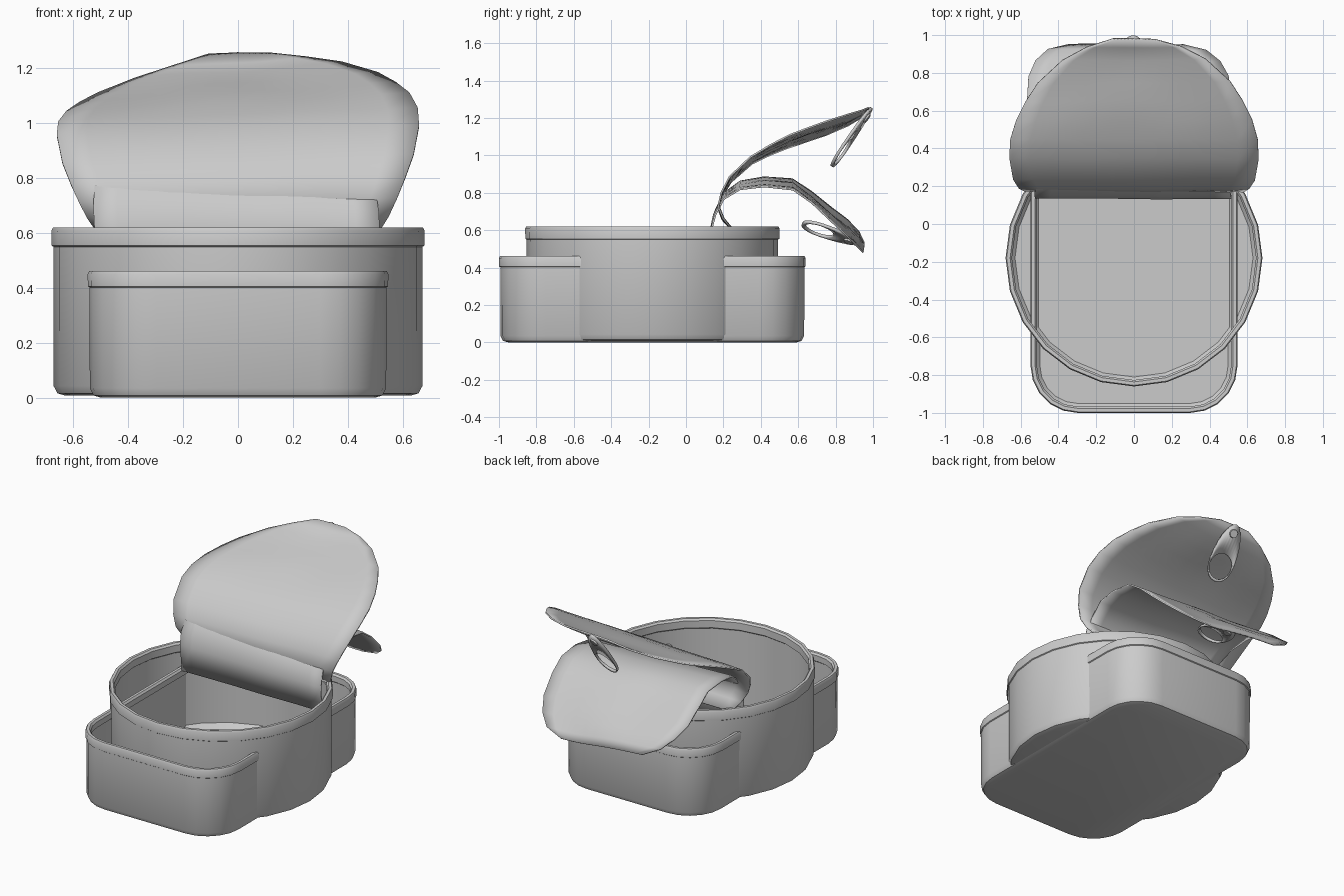
import bpy, bmesh, math
from mathutils import Vector, Matrix, noise

if "Cube" in bpy.data.objects:
    bpy.data.objects.remove(bpy.data.objects["Cube"])


def finish(name, bm, thickness=0, angle=35):
    bmesh.ops.remove_doubles(bm, verts=bm.verts, dist=1e-5)
    bmesh.ops.recalc_face_normals(bm, faces=bm.faces)
    me = bpy.data.meshes.new(name)
    bm.to_mesh(me)
    bm.free()
    ob = bpy.data.objects.new(name, me)
    bpy.context.collection.objects.link(ob)
    bpy.ops.object.select_all(action='DESELECT')
    ob.select_set(True)
    bpy.context.view_layer.objects.active = ob
    bpy.ops.object.shade_smooth_by_angle(angle=math.radians(angle))
    if thickness:
        mod = ob.modifiers.new("thickness", 'SOLIDIFY')
        mod.thickness = thickness
        mod.offset = 0
    return ob


def outline(hx, hy, r, steps):
    pts = []
    for k, (sx, sy) in enumerate([(1, 1), (-1, 1), (-1, -1), (1, -1)]):
        for i in range(steps + 1):
            a = math.pi / 2 * (k + i / steps)
            pts.append((sx * (hx - r) + r * math.cos(a), sy * (hy - r) + r * math.sin(a)))
    return pts


def can(name, hx, hy, r, cy, z0, top, rim, steps):
    # cross-section as (inset, height): base, outer wall, rolled rim, inner wall, floor
    profile = [(.05, z0), (.022, z0 + .008), (.008, z0 + .035), (.007, top - rim),
               (.001, top - rim + .004), (0, top - .012), (.006, top), (.024, top),
               (.034, top - .012), (.034, top - rim + .01), (.02, top - rim),
               (.02, z0 + .05), (.05, z0 + .018)]
    bm = bmesh.new()
    rings = [[bm.verts.new((x, y + cy, z)) for x, y in outline(hx - i, hy - i, r - i, steps)]
             for i, z in profile]
    n = len(rings[0])
    for a, b in zip(rings, rings[1:]):
        for k in range(n):
            bm.faces.new((a[k], a[(k + 1) % n], b[(k + 1) % n], b[k]))
    bm.faces.new(rings[0])
    bm.faces.new(rings[-1])
    return finish(name, bm)


def lid(name, path, tilt, shift, seed, cols=12):
    # peeled sheet: path rows are (y, z, half width)
    bm = bmesh.new()
    rows = []
    for j, (y, z, w) in enumerate(path):
        s = j / (len(path) - 1)
        row = []
        for i in range(cols + 1):
            x = w * (2 * i / cols - 1)
            bump = noise.noise(Vector((x * 3, j * .5, seed))) * .018
            row.append(bm.verts.new((x + shift * s, y + bump * .4,
                                     z + tilt * x * min(1, s * 1.3) + bump * s)))
        rows.append(row)
    for a, b in zip(rows, rows[1:]):
        for i in range(cols):
            bm.faces.new((a[i], a[i + 1], b[i + 1], b[i]))
    return finish(name, bm, .01, 60)


def tab(name, hinge, tip, roll):
    hinge, tip = Vector(hinge), Vector(tip)
    down = (tip - hinge).normalized()
    side = Matrix.Rotation(roll, 3, down) @ Vector((1, 0, 0))
    side = (side - down * side.dot(down)).normalized()
    out = side.cross(down)
    m = Matrix((side, down, out)).transposed().to_4x4()
    m.translation = hinge
    L = (tip - hinge).length
    # teardrop plate with a finger hole
    bm = bmesh.new()
    n = 24
    outer, inner = [], []
    for k in range(n):
        a = 2 * math.pi * k / n
        c, s = math.cos(a), math.sin(a)
        w = .083 + .022 * s
        outer.append(bm.verts.new((w * c, L / 2 + L / 2 * math.copysign(abs(s) ** .85, s), 0)))
        inner.append(bm.verts.new((.078 * c, L - .1 + .082 * s, 0)))
    for k in range(n):
        q = (k + 1) % n
        bm.faces.new((outer[k], outer[q], inner[q], inner[k]))
    bm.transform(m)
    finish(name, bm, .016)
    # rivet holding the tab
    bm = bmesh.new()
    bmesh.ops.create_cone(bm, cap_ends=True, segments=12, radius1=.032, radius2=.026, depth=.035)
    bm.transform(m @ Matrix.Translation((0, .06, 0)))
    finish(name + "_rivet", bm)


# Two overlapping tins
can("round_tin", .68, .68, .68, -.18, .008, .62, .07, 6)
can("square_tin", .548, .82, .25, -.18, 0, .462, .06, 5)

# Peeled lid of the round tin
lid("round_lid", [(.25, .60, .51), (.2, .66, .55), (.175, .72, .58), (.19, .79, .61),
                  (.235, .87, .64), (.35, .975, .66), (.45, 1.03, .655), (.55, 1.075, .625),
                  (.65, 1.11, .575), (.75, 1.145, .51), (.87, 1.19, .38), (.94, 1.225, .25),
                  (.98, 1.255, .11)], .06, 0, 1.3)

# Peeled lid of the square tin
lid("square_lid", [(.15, .45, .515), (.14, .62, .52), (.155, .69, .52), (.2, .78, .51),
                   (.29, .84, .53), (.42, .86, .54), (.57, .845, .54), (.67, .775, .54),
                   (.78, .68, .53), (.86, .61, .49), (.92, .55, .42), (.95, .51, .3)],
    -.08, -.04, 7.7)

# Ring pulls
tab("round_lid_pull", (0, .992, 1.255), (0, .78, .94), .16)
tab("square_lid_pull", (-.03, .93, .53), (-.03, .62, .635), .35)
